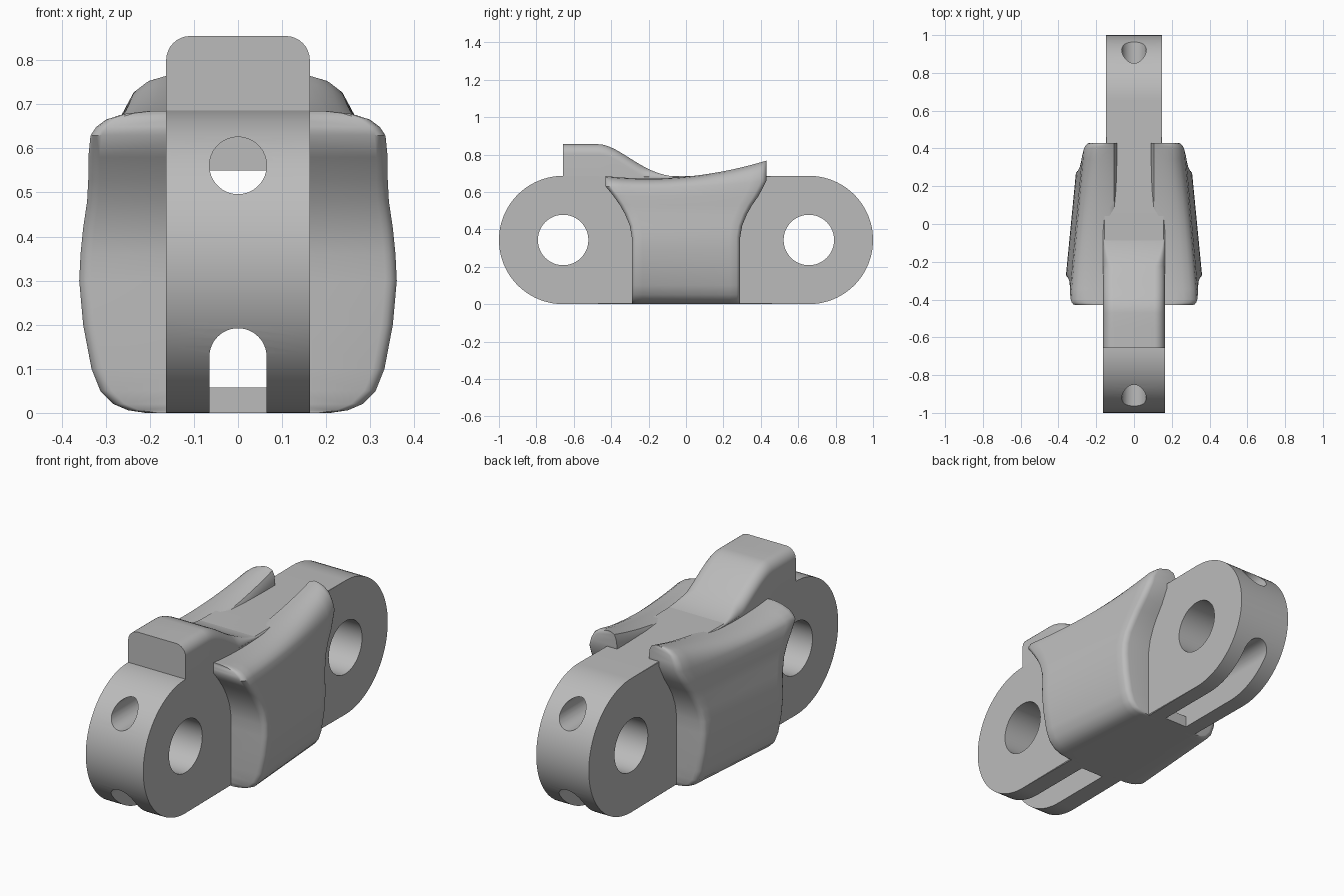
import bpy, bmesh
from math import cos, sin, pi, radians

if "Cube" in bpy.data.objects:
    bpy.data.objects.remove(bpy.data.objects["Cube"])

GREY = (0.5, 0.5, 0.5, 1)
steel = bpy.data.materials.new("plain grey steel")
steel.use_nodes = True
steel.diffuse_color = GREY
steel.node_tree.nodes["Principled BSDF"].inputs["Base Color"].default_value = GREY

MID_Z = 0.343      # height of the pin axis, also the end radius
PIN_Y = 0.657
WIDTH = 0.163


def arc(cx, cy, r, a, b, n):
    return [(cx + r * cos(radians(a + (b - a) * i / n)),
             cy + r * sin(radians(a + (b - a) * i / n))) for i in range(n + 1)]


def finish(name, bm):
    bmesh.ops.recalc_face_normals(bm, faces=bm.faces)
    me = bpy.data.meshes.new(name)
    bm.to_mesh(me)
    bm.free()
    me.materials.append(steel)
    ob = bpy.data.objects.new(name, me)
    bpy.context.collection.objects.link(ob)
    return ob


def select(ob):
    bpy.ops.object.select_all(action="DESELECT")
    ob.select_set(True)
    bpy.context.view_layer.objects.active = ob


def smooth(ob, angle=30):
    select(ob)
    bpy.ops.object.shade_smooth_by_angle(angle=radians(angle))


def prism(name, pts, axis, lo, hi, bevel=0):
    """Extrude a profile: (y, z) points along x, or (x, z) points along y."""
    bm = bmesh.new()
    place = (lambda p, t: (t, p[0], p[1])) if axis == "x" else (lambda p, t: (p[0], t, p[1]))
    ends = [[bm.verts.new(place(p, t)) for p in pts] for t in (lo, hi)]
    caps = [bm.faces.new(e) for e in ends]
    n = len(pts)
    for i in range(n):
        j = (i + 1) % n
        bm.faces.new((ends[0][i], ends[0][j], ends[1][j], ends[1][i]))
    if bevel:
        rim = {e for f in caps for e in f.edges}
        bmesh.ops.bevel(bm, geom=list(rim), offset=bevel, segments=1, affect="EDGES")
    return finish(name, bm)


def loft(name, rings):
    """Skin closed rings of equal length; each end is capped by paired strips."""
    bm = bmesh.new()
    rows = [[bm.verts.new(p) for p in ring] for ring in rings]
    n = len(rows[0])
    for a, b in zip(rows, rows[1:]):
        for i in range(n):
            j = (i + 1) % n
            bm.faces.new((a[i], a[j], b[j], b[i]))
    for row in (rows[0], rows[-1]):
        for i in range(n // 2 - 1):
            bm.faces.new((row[i], row[i + 1], row[n - 2 - i], row[n - 1 - i]))
    return finish(name, bm)


# Link plates: a wider front half and a slightly slimmer back half
front_pts = arc(-PIN_Y, MID_Z, MID_Z, 90, 270, 48) + [(0.06, 0), (0.06, 2 * MID_Z)]
back_pts = arc(PIN_Y, MID_Z, MID_Z, -90, 90, 48) + [(-0.1, 2 * MID_Z), (-0.1, 0)]
plates = [prism("front_link_plate", front_pts, "x", -WIDTH, WIDTH, 0.008),
          prism("back_link_plate", back_pts, "x", -0.149, 0.149, 0.008)]

# Cutters: cross pin holes, long upper bore, lower channel open at both ends
def channel(bottom):
    return arc(0, 0.127, 0.065, 0, 180, 24) + [(-0.065, bottom), (0.065, bottom)]


cutters = [prism("pin_cutter", arc(s * PIN_Y, MID_Z, 0.135, 0, 352.5, 47), "x", -0.5, 0.5)
           for s in (-1, 1)]
cutters.append(prism("bore_cutter", arc(0, 0.561, 0.065, 0, 350, 35), "y", -1.2, 1.2))
cutters.append(prism("tunnel_cutter", channel(0.058), "y", -0.4, 0.4))
cutters += [prism("slot_cutter", channel(-0.1), "y", *span)
            for span in ((-1.2, -0.32), (0.32, 1.2))]

for plate in plates:
    select(plate)
    for c in cutters:
        mod = plate.modifiers.new("cut", "BOOLEAN")
        mod.operation = "DIFFERENCE"
        mod.solver = "EXACT"
        mod.object = c
        bpy.ops.object.modifier_apply(modifier=mod.name)
    smooth(plate)
for c in cutters:
    bpy.data.objects.remove(c)


# Top lug: flat block with a concave ramp fading into the link
def lug_ring(y):
    t = min(1, max(0, (y + 0.47) / 0.45))
    top = 0.681 + 0.174 * (1 - t) ** 2 * (1 + 2 * t * (1 - t))
    r = min(0.055, top - 0.678)
    right = [(WIDTH, 0.55)] + arc(WIDTH - r, top - r, r, 0, 90, 8)
    return [(x, y, z) for x, z in right] + [(-x, y, z) for x, z in reversed(right)]


lug = loft("top_lug", [lug_ring(y) for y in [-PIN_Y, -0.55, -0.47]
                       + [-0.47 + 0.45 * i / 20 for i in range(1, 21)]])
smooth(lug, 40)

# Side wings: rows of (height, inner x, outer x), flared lengthwise at the top
ROWS = [(0, .09, .21), (.006, .09, .25), (.02, .09, .283), (.05, .09, .313),
        (.1, .09, .333), (.2, .09, .352), (.3, .09, .361), (.36, .09, .358),
        (.42, .09, .351), (.48, .09, .34), (.53, .09, .335), (.58, .09, .332),
        (.63, .09, .324), (.65, .09, .312), (.668, .095, .29),
        (.68, .105, .255), (.685, .13, .215)]


def wing_point(v, z, x, inset):
    flare = max(0, min(1, (z - 0.36) / 0.27))
    y = v * (0.29 + 0.14 * flare ** 1.7)
    lift = max(0, (z - 0.6) / 0.085)
    top = 0.672 + 0.24 * (y + 0.2) ** 2
    if inset is not None:
        x = x * (0.925 - 0.27 * y) - inset
    return x, y, z + lift * (top - 0.685)


EDGE = [(1, .028), (.99, .016), (.965, .006), (.93, 0)]
STATIONS = ([(-v, d) for v, d in EDGE] + [(i / 10, 0) for i in range(-8, 9)]
            + [(v, d) for v, d in reversed(EDGE)])
for side, label in ((1, "left"), (-1, "right")):
    rings = []
    for v, d in STATIONS:
        outer = [wing_point(v, z, xo, d) for z, xi, xo in ROWS]
        inner = [wing_point(v, z, xi, None) for z, xi, xo in reversed(ROWS)]
        rings.append([(side * x, y, z) for x, y, z in outer + inner])
    smooth(loft(label + "_side_wing", rings), 40)
